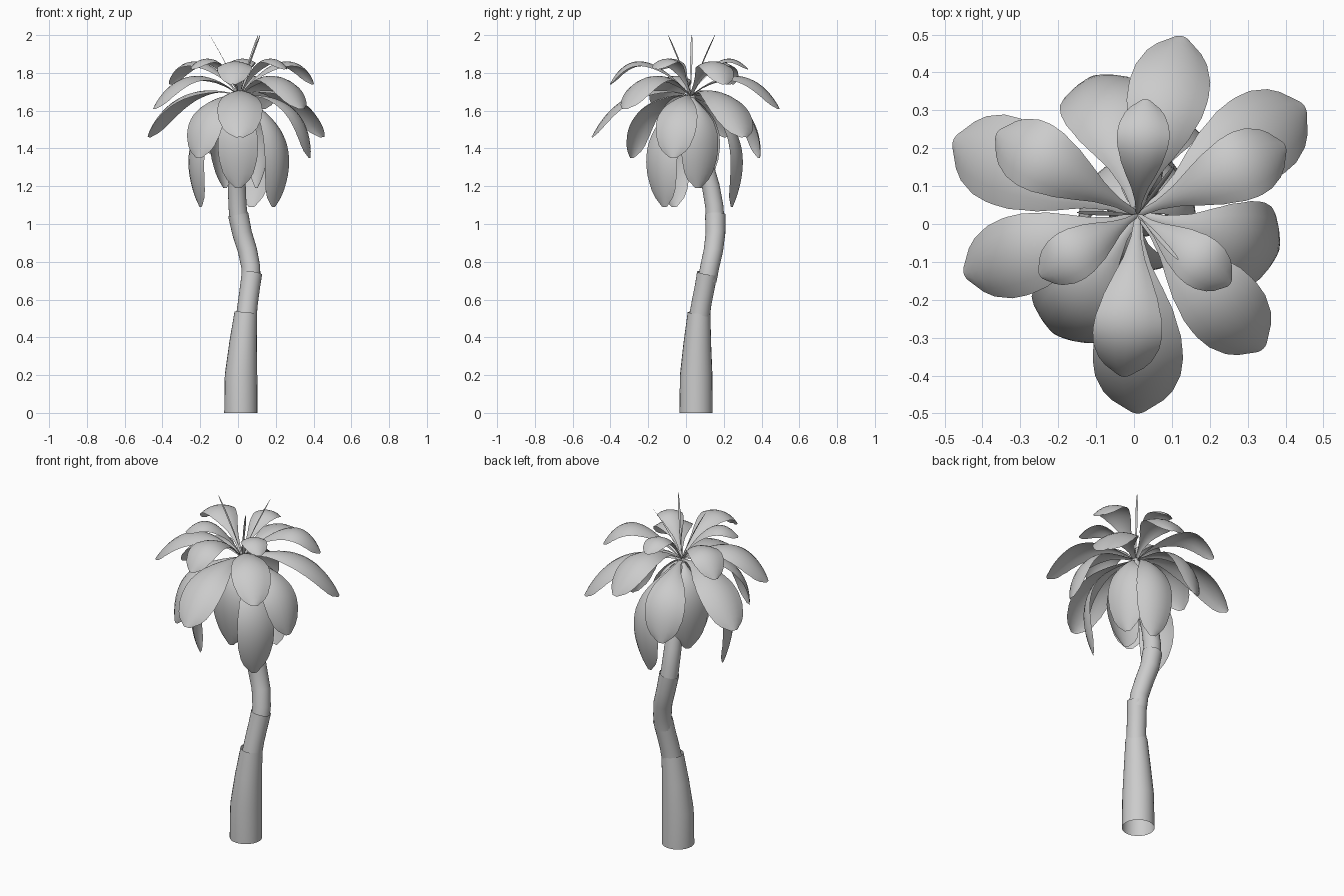
import bpy, math
from mathutils import Vector

if "Cube" in bpy.data.objects:
    bpy.data.objects.remove(bpy.data.objects["Cube"])

ROOT = Vector((0.01, 0.025, 1.68))


def add_mesh(name, verts, faces):
    mesh = bpy.data.meshes.new(name)
    mesh.from_pydata(verts, [], faces)
    mesh.update()
    for p in mesh.polygons:
        p.use_smooth = True
    ob = bpy.data.objects.new(name, mesh)
    bpy.context.collection.objects.link(ob)
    return ob


def lerp_table(table, t):
    for (a, va), (b, vb) in zip(table, table[1:]):
        if t <= b:
            return va + (vb - va) * (t - a) / (b - a)
    return table[-1][1]


# Trunk: stacked tapering open sleeves, each ring (x, y, z, radius)
def sleeve(name, rings, sides=24):
    verts, faces = [], []
    pts = [Vector(r[:3]) for r in rings]
    for i, r in enumerate(rings):
        tan = (pts[min(i + 1, len(pts) - 1)] - pts[max(i - 1, 0)]).normalized()
        if r[2] == 0:
            tan = Vector((0, 0, 1))
        q = Vector((0, 0, 1)).rotation_difference(tan)
        for k in range(sides):
            a = 2 * math.pi * k / sides
            verts.append(pts[i] + q @ Vector((math.cos(a), math.sin(a), 0)) * r[3])
    for i in range(len(rings) - 1):
        for k in range(sides):
            n = (k + 1) % sides
            b = i * sides
            faces.append((b + k, b + n, b + sides + n, b + sides + k))
    return add_mesh(name, verts, faces)


sleeve("trunk_base", [(0.015, 0.053, 0, 0.088), (0.016, 0.054, 0.2, 0.086),
                      (0.027, 0.060, 0.37, 0.073), (0.041, 0.069, 0.53, 0.060)])
sleeve("trunk_lower", [(0.043, 0.070, 0.50, 0.055), (0.052, 0.082, 0.58, 0.053),
                       (0.064, 0.100, 0.67, 0.053), (0.074, 0.112, 0.74, 0.054)])
sleeve("trunk_middle", [(0.068, 0.112, 0.70, 0.050), (0.068, 0.125, 0.77, 0.050),
                        (0.050, 0.145, 0.86, 0.051), (0.022, 0.156, 0.95, 0.052),
                        (0.001, 0.155, 1.05, 0.054)])
sleeve("trunk_upper", [(0.006, 0.156, 1.01, 0.049), (-0.003, 0.149, 1.10, 0.048),
                       (-0.006, 0.131, 1.20, 0.047), (-0.002, 0.10, 1.32, 0.043),
                       (0.004, 0.062, 1.48, 0.038), (0.01, 0.025, 1.68, 0.022)])

# Leaf outline: position along the leaf -> share of the half width
OUTLINE = [(0, .08), (.1, .14), (.2, .31), (.3, .56), (.4, .77), (.55, .95),
           (.68, 1.0), (.8, .94), (.9, .76), (.96, .52), (1, .16)]


def leaf(name, angle, ctrl, tip, width, rows=20, cols=6):
    a = math.radians(angle)
    out = Vector((math.cos(a), math.sin(a), 0))
    side = Vector((-math.sin(a), math.cos(a), 0))
    up = Vector((0, 0, 1))
    p1 = Vector((ROOT.x, ROOT.y, 0)) + out * ctrl[0] + up * ctrl[1]
    p2 = Vector((ROOT.x, ROOT.y, 0)) + out * tip[0] + up * tip[1]
    verts, faces = [], []
    for i in range(rows + 1):
        t = i / rows
        p = ROOT * (1 - t) ** 2 + p1 * (2 * t * (1 - t)) + p2 * t * t
        tan = ((p1 - ROOT) * (1 - t) + (p2 - p1) * t).normalized()
        normal = tan.cross(side).normalized()
        hw = width / 2 * lerp_table(OUTLINE, t)
        for j in range(cols + 1):
            u = 2 * j / cols - 1
            verts.append(p + side * (u * hw) - normal * (0.3 * hw * u * u))
    n = cols + 1
    for i in range(rows):
        for j in range(cols):
            b = i * n + j
            faces.append((b, b + n, b + n + 1, b + 1))
    return add_mesh(name, verts, faces)


# Crown: tiers of three leaves: angles, curve control (r, z), tip (r, z), width
TIERS = [
    ("spike_leaf", (53, 178, 312), (0.06, 1.84), (0.16, 2.0), 0.012),
    ("top_leaf", (86, 212, 323), (0.16, 1.98), (0.305, 1.82), 0.14),
    ("high_leaf", (25, 150, 265), (0.29, 2.01), (0.43, 1.74), 0.185),
    ("upper_leaf", (76, 199, 313), (0.30, 1.92), (0.485, 1.61), 0.215),
    ("middle_leaf", (33, 158, 270), (0.36, 1.79), (0.525, 1.46), 0.24),
    ("low_leaf", (108, 346, 235), (0.38, 1.71), (0.385, 1.35), 0.225),
    ("inner_leaf", (24, 146, 265), (0.24, 1.58), (0.10, 1.19), 0.215),
    ("hanging_leaf", (74, 203, 322), (0.40, 1.53), (0.23, 1.09), 0.21),
]
for name, angles, ctrl, tip, width in TIERS:
    for k, ang in enumerate(angles):
        leaf(f"{name}_{k + 1}", ang, ctrl, tip, width)
